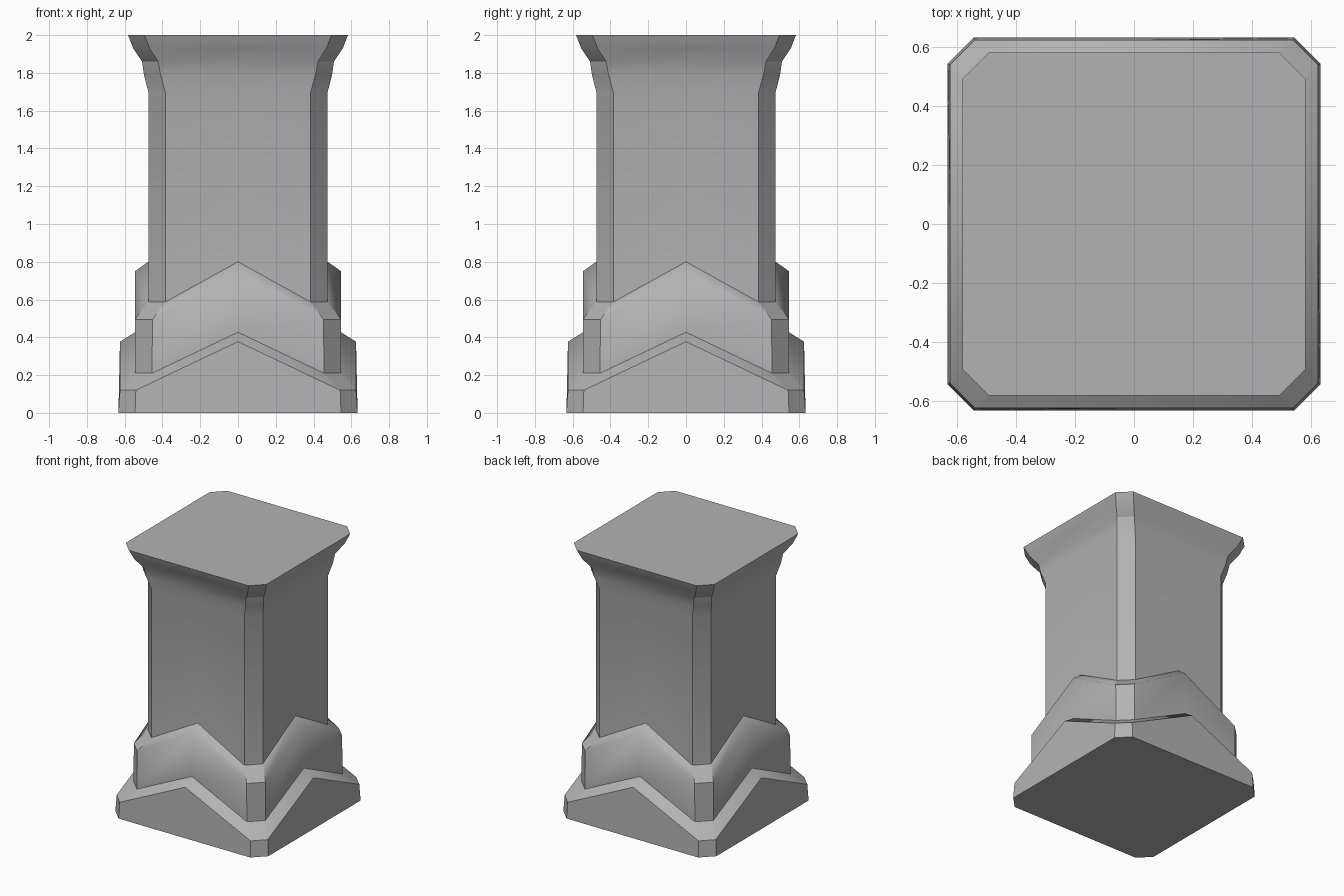
import bpy, bmesh

if "Cube" in bpy.data.objects:
    bpy.data.objects.remove(bpy.data.objects["Cube"])

# Rings, bottom to top:
# (half width, chamfer start, z at corner, z at side middle,
#  crease on sides, crease on chamfers)
RINGS = [
    (.633, .545, 0.00, 0.00, True, True),     # plinth bottom
    (.625, .541, 0.12, 0.377, True, True),    # plinth chevron
    (.545, .455, 0.21, 0.427, True, True),    # collar bottom
    (.545, .453, 0.495, 0.75, False, True),   # collar shoulder
    (.475, .385, 0.587, 0.80, True, True),    # shaft bottom
    (.475, .385, 1.70, 1.70, False, False),   # shaft top
    (.498, .410, 1.79, 1.79, False, False),   # capital flare
    (.508, .423, 1.86, 1.86, False, True),
    (.555, .468, 1.93, 1.93, False, False),
    (.582, .495, 2.00, 2.00, True, True),     # flat top
]


def ring_points(h, c, zc, zm):
    """Chamfered square with a middle point on each side, anticlockwise."""
    pts = []
    side = [(-c, -h, zc), (0, -h, zm), (c, -h, zc)]
    for _ in range(4):
        pts += side
        side = [(-y, x, z) for x, y, z in side]
    return pts


bm = bmesh.new()
loops = [[bm.verts.new(p) for p in ring_points(*r[:4])] for r in RINGS]
n = len(loops[0])

# Walls and caps
for low, high in zip(loops, loops[1:]):
    for i in range(n):
        j = (i + 1) % n
        bm.faces.new((low[i], low[j], high[j], high[i]))
bm.faces.new(loops[0][::-1])
bm.faces.new(loops[-1])
for f in bm.faces:
    f.smooth = True

# Creases: chamfer uprights, then ring edges
for low, high in zip(loops, loops[1:]):
    for i in range(n):
        if i % 3 != 1:
            bm.edges.get((low[i], high[i])).smooth = False
for loop, r in zip(loops, RINGS):
    for i in range(n):
        sharp = r[5] if i % 3 == 2 else r[4]
        bm.edges.get((loop[i], loop[(i + 1) % n])).smooth = not sharp

mesh = bpy.data.meshes.new("pillar")
bm.to_mesh(mesh)
bm.free()

# Dark grey stone
stone = bpy.data.materials.new("stone")
stone.diffuse_color = (.45, .45, .45, 1)
stone.use_nodes = True
stone.node_tree.nodes["Principled BSDF"].inputs["Base Color"].default_value = stone.diffuse_color
mesh.materials.append(stone)
bpy.context.collection.objects.link(bpy.data.objects.new("pillar", mesh))
